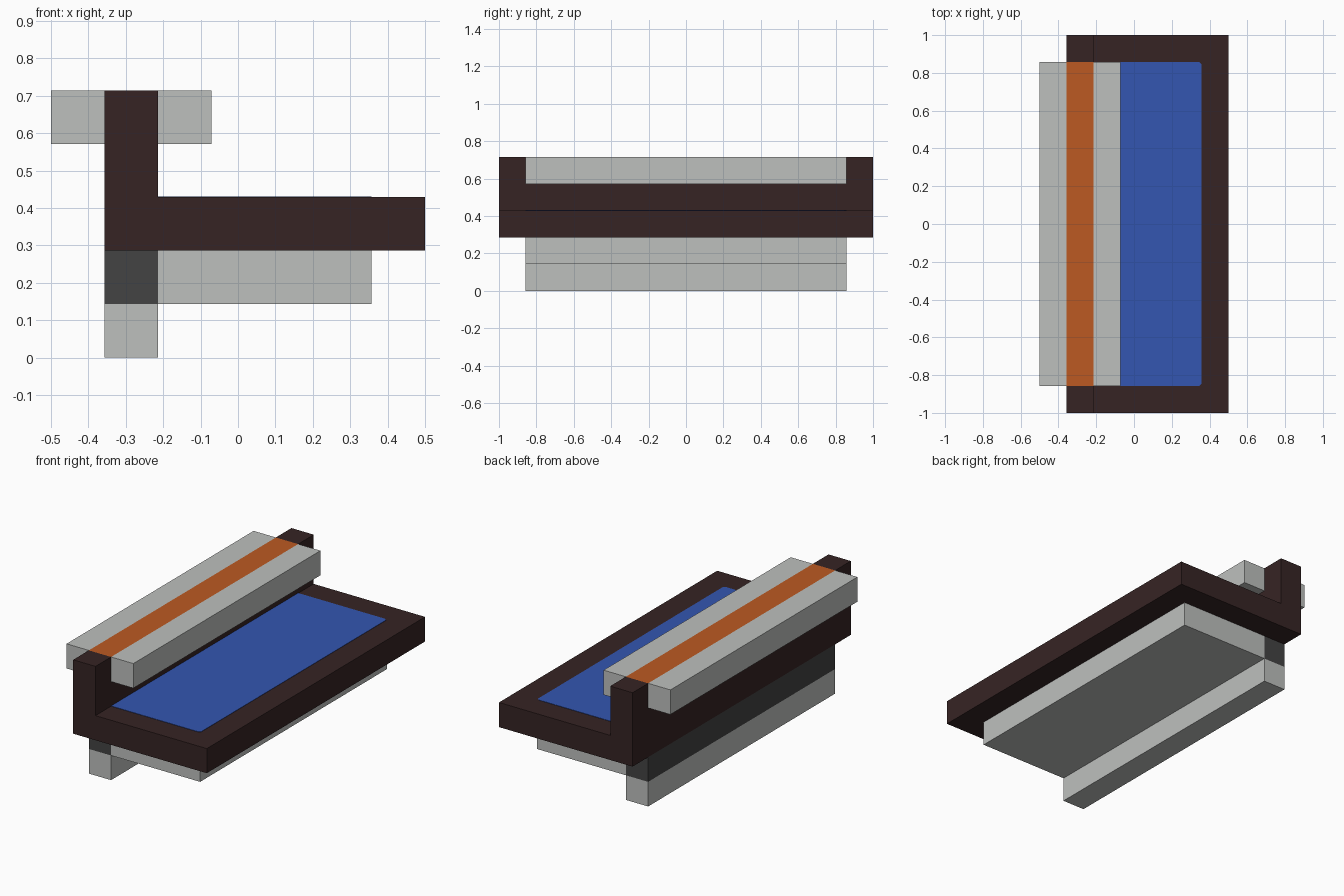
import bpy, bmesh
from mathutils import Vector

cube = bpy.data.objects.get("Cube")
if cube:
    bpy.data.objects.remove(cube, do_unlink=True)

U = 1 / 7            # module that every part is measured in
END = 6 * U          # half length between the end posts


def material(name, rgb):
    """Flat colour from 0-255 display values."""
    lin = [((c / 255 + 0.055) / 1.055) ** 2.4 for c in rgb]
    mat = bpy.data.materials.new(name)
    mat.use_nodes = True
    mat.diffuse_color = (*lin, 1)
    mat.node_tree.nodes["Principled BSDF"].inputs["Base Color"].default_value = (*lin, 1)
    return mat


brown = material("dark brown", (54, 36, 36))
grey = material("light grey", (190, 192, 190))
charcoal = material("charcoal", (68, 68, 68))
orange = material("orange", (188, 90, 34))
blue = material("blue", (51, 86, 177))


def prism(name, points, sweep, *mats):
    """Extrude a closed outline along a vector."""
    bm = bmesh.new()
    face = bm.faces.new([bm.verts.new(p) for p in points])
    result = bmesh.ops.extrude_face_region(bm, geom=[face])
    verts = [g for g in result["geom"] if isinstance(g, bmesh.types.BMVert)]
    bmesh.ops.translate(bm, verts=verts, vec=sweep)
    bmesh.ops.recalc_face_normals(bm, faces=bm.faces)
    mesh = bpy.data.meshes.new(name)
    bm.to_mesh(mesh)
    bm.free()
    obj = bpy.data.objects.new(name, mesh)
    bpy.context.collection.objects.link(obj)
    for mat in mats:
        mesh.materials.append(mat)
    return obj


def bar(name, outline, half, *mats):
    """Prism along y from an x-z outline given in modules."""
    points = [(x * U, -half, z * U) for x, z in outline]
    return prism(name, points, Vector((0, 2 * half, 0)), *mats)


def rect(x0, x1, z0, z1):
    return [(x0, z0), (x1, z0), (x1, z1), (x0, z1)]


# L-shaped body, notched between the two end posts
body = bar("body_frame",
           [(-2.5, 2), (3.5, 2), (3.5, 3), (-1.5, 3), (-1.5, 5), (-2.5, 5)],
           1, brown)
cutter = bar("notch_cutter", rect(-3, -1, 4, 6), END, brown)
cutter.hide_render = True
notch = body.modifiers.new("notch", "BOOLEAN")
notch.operation = "DIFFERENCE"
notch.solver = "EXACT"
notch.object = cutter
bpy.context.view_layer.objects.active = body
bpy.ops.object.modifier_apply(modifier="notch")
bpy.data.objects.remove(cutter, do_unlink=True)

# Blue panel set into the tray, with clipped outer corners
x0, x1, clip, z = -1.5 * U, 2.5 * U, 0.012, 3 * U - 0.004
panel = [(x0, -END, z), (x1 - clip, -END, z), (x1, clip - END, z),
         (x1, END - clip, z), (x1 - clip, END, z), (x0, END, z)]
prism("tray_panel", panel, Vector((0, 0, 0.006)), blue)

# Top bar with an orange stripe along its middle
top = bar("top_bar",
          [(-3.5, 4), (-0.5, 4), (-0.5, 5), (-1.5, 5), (-2.5, 5), (-3.5, 5)],
          END, grey, orange)
bm = bmesh.new()
bm.from_mesh(top.data)
for x in (-2.5 * U, -1.5 * U):
    bmesh.ops.bisect_plane(bm, geom=bm.verts[:] + bm.edges[:] + bm.faces[:],
                           plane_co=(x, 0, 0), plane_no=(1, 0, 0))
for f in bm.faces:
    centre = f.calc_center_median().x
    f.material_index = int(f.normal.z > 0.5 and abs(centre + 2 * U) < U / 2)
bm.to_mesh(top.data)
bm.free()

# Underside
bar("lower_plate", rect(-1.5, 2.5, 1, 2), END, grey)
bar("dark_spacer", rect(-2.5, -1.5, 1, 2), END, charcoal)
bar("bottom_rail", rect(-2.5, -1.5, 0, 1), END, grey)
